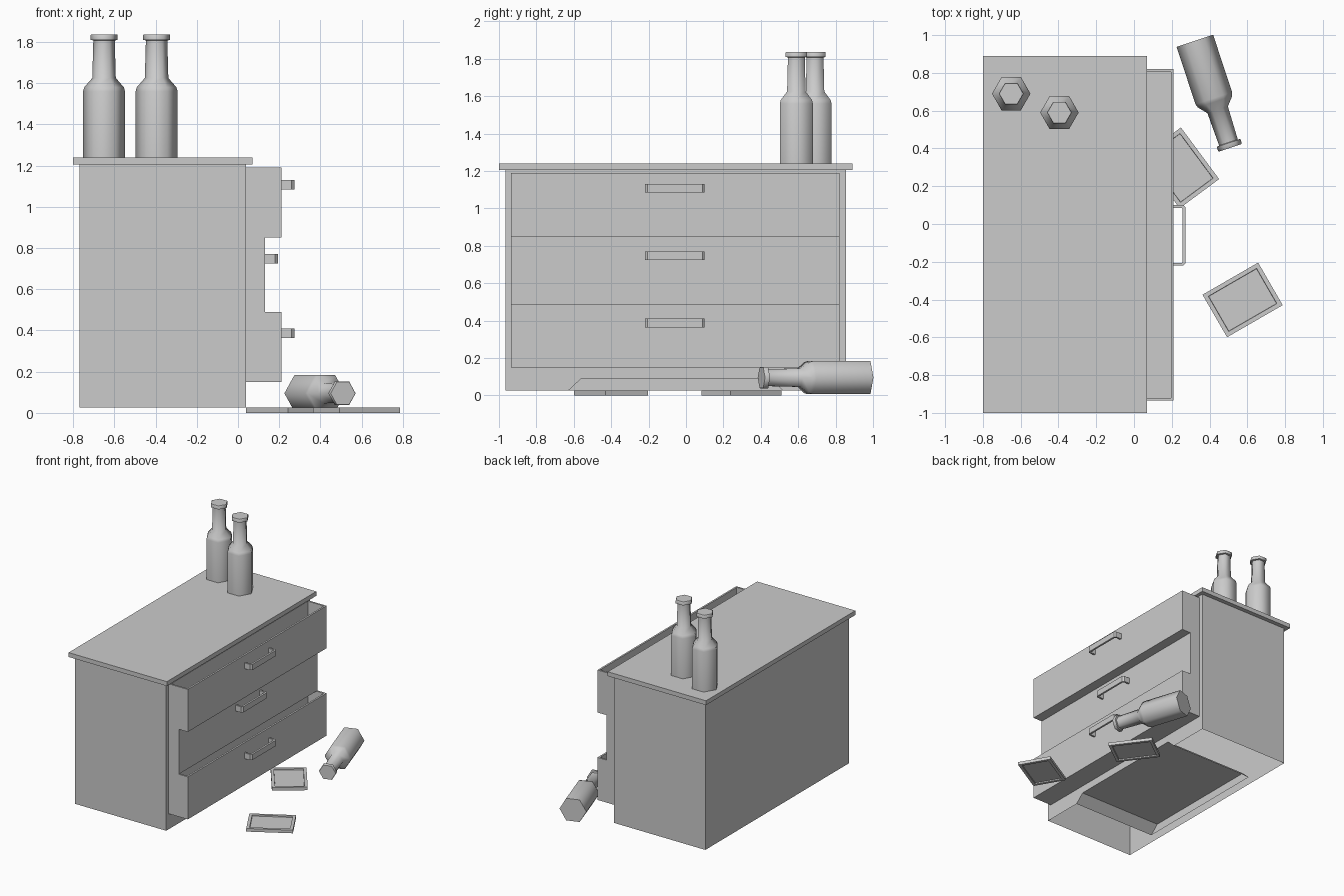
import bpy, bmesh, math
from mathutils import Matrix, Vector

if "Cube" in bpy.data.objects:
    bpy.data.objects.remove(bpy.data.objects["Cube"])


def finish(name, bm, matrix=None, recalc=True):
    if recalc:
        bmesh.ops.recalc_face_normals(bm, faces=bm.faces[:])
    if matrix:
        bm.transform(matrix)
    me = bpy.data.meshes.new(name)
    bm.to_mesh(me)
    bm.free()
    ob = bpy.data.objects.new(name, me)
    bpy.context.collection.objects.link(ob)
    return ob


def add_box(bm, lo, hi):
    lo, hi = Vector(lo), Vector(hi)
    m = Matrix.Translation((lo + hi) / 2) @ Matrix.Diagonal((*(hi - lo), 1))
    return bmesh.ops.create_cube(bm, size=1, matrix=m)


def box(name, lo, hi):
    bm = bmesh.new()
    add_box(bm, lo, hi)
    return finish(name, bm)


def prism(name, pts, z0, z1):
    bm = bmesh.new()
    f = bm.faces.new([bm.verts.new((x, y, z0)) for x, y in pts])
    ext = bmesh.ops.extrude_face_region(bm, geom=[f], use_keep_orig=True)
    top = [v for v in ext["geom"] if isinstance(v, bmesh.types.BMVert)]
    bmesh.ops.translate(bm, verts=top, vec=(0, 0, z1 - z0))
    return finish(name, bm)


# Worktop
box("worktop", (-0.80, -1.0, 1.205), (0.07, 0.89, 1.24))

# Cabinet carcass: open underneath, notched plinth leading to a raised floor
bm = bmesh.new()
X0, X1, Y0, Y1, Z0, Z1 = -0.77, 0.04, -0.965, 0.855, 0.025, 1.205
notch = [(-0.63, Z0), (-0.56, 0.09), (0.45, 0.09), (0.52, Z0)]
front_yz = [(Y0, Z0)] + notch + [(Y1, Z0), (Y1, Z1), (Y0, Z1)]
front = [bm.verts.new((X1, y, z)) for y, z in front_yz]
bm.faces.new(front)
back = [bm.verts.new((X0, y, z)) for y, z in ((Y0, Z0), (Y1, Z0), (Y1, Z1), (Y0, Z1))]
fa, fb, fc, fd = front[0], front[5], front[6], front[7]
bm.faces.new(back[::-1])
bm.faces.new((fb, back[1], back[2], fc))
bm.faces.new((fa, fd, back[3], back[0]))
bm.faces.new((fd, fc, back[2], back[3]))
trough = [bm.verts.new((-0.70, y, z)) for y, z in notch]
for i in range(3):
    bm.faces.new((front[i + 1], front[i + 2], trough[i + 1], trough[i]))
bm.faces.new(trough)
finish("cabinet_body", bm)


# Drawers: open boxes pulled out by different amounts, each with a bar handle
def drawer(name, z0, z1, x1):
    bm = bmesh.new()
    add_box(bm, (0.04, -0.935, z0), (x1, 0.82, z1))
    top = max(bm.faces, key=lambda f: f.calc_center_median().z)
    bmesh.ops.inset_region(bm, faces=[top], thickness=0.02)
    ext = bmesh.ops.extrude_face_region(bm, geom=[top])
    bmesh.ops.delete(bm, geom=[top], context="FACES_ONLY") if top.is_valid else None
    low = [v for v in ext["geom"] if isinstance(v, bmesh.types.BMVert)]
    bmesh.ops.translate(bm, verts=low, vec=(0, 0, -(z1 - z0 - 0.03)))
    finish(name, bm)
    half = [(0, 0.16), (0.05, 0.16), (0.063, 0.147)]
    inner = [(0.048, 0.14), (0.042, 0.146), (0, 0.146)]
    path = half + [(x, -y) for x, y in half[::-1]]
    path += [(x, -y) for x, y in inner[::-1]] + inner
    prism(name + "_handle", [(x1 + x, y - 0.06) for x, y in path],
          z1 - 0.106 - (0.02 if z0 < 0.8 else 0) + 0.0,
          z1 - 0.06 - (0.02 if z0 < 0.8 else 0))


drawer("top_drawer", 0.85, 1.19, 0.21)
drawer("middle_drawer", 0.49, 0.85, 0.13)
drawer("bottom_drawer", 0.15, 0.49, 0.21)


# Six-sided bottles with smooth sides
def bottle(name, matrix):
    profile = [(0.102, 0), (0.102, 0.32), (0.096, 0.34), (0.057, 0.385),
               (0.052, 0.567), (0.066, 0.57), (0.066, 0.592), (0.063, 0.597)]
    bm = bmesh.new()
    rings = [[bm.verts.new((r * math.cos(i * math.pi / 3), r * math.sin(i * math.pi / 3), z))
              for i in range(6)] for r, z in profile]
    for a, b in zip(rings, rings[1:]):
        for i in range(6):
            j = (i + 1) % 6
            bm.faces.new((a[i], a[j], b[j], b[i]))
    bm.faces.new(rings[0][::-1])
    bm.faces.new(rings[-1])
    ob = finish(name, bm, matrix)
    bpy.ops.object.select_all(action="DESELECT")
    ob.select_set(True)
    bpy.context.view_layer.objects.active = ob
    bpy.ops.object.shade_smooth_by_angle(angle=math.radians(62))


bottle("standing_bottle_back", Matrix.Translation((-0.65, 0.69, 1.24)))
bottle("standing_bottle_front", Matrix.Translation((-0.395, 0.59, 1.24)))
lying = Matrix.Rotation(math.radians(18.3), 4, "Z") @ Matrix.Rotation(math.radians(90), 4, "X")
bottle("fallen_bottle", Matrix.Translation((0.322, 0.97, 0.095)) @ lying)


# Picture frames on the floor: flat slabs recessed on both faces
def picture_frame(name, x, y, angle):
    bm = bmesh.new()
    add_box(bm, (-0.17, -0.13, 0), (0.17, 0.13, 0.025))
    bm.normal_update()
    for f in [f for f in bm.faces if abs(f.normal.z) > 0.9]:
        bmesh.ops.inset_region(bm, faces=[f], thickness=0.032)
        n = f.normal.copy()
        bmesh.ops.inset_region(bm, faces=[f], thickness=0.002)
        bmesh.ops.translate(bm, verts=f.verts[:], vec=n * -0.009)
    m = Matrix.Translation((x, y, 0)) @ Matrix.Rotation(math.radians(angle), 4, "Z")
    finish(name, bm, m)


picture_frame("picture_frame_front", 0.575, -0.402, 30)
picture_frame("picture_frame_back", 0.245, 0.297, -53.5)
